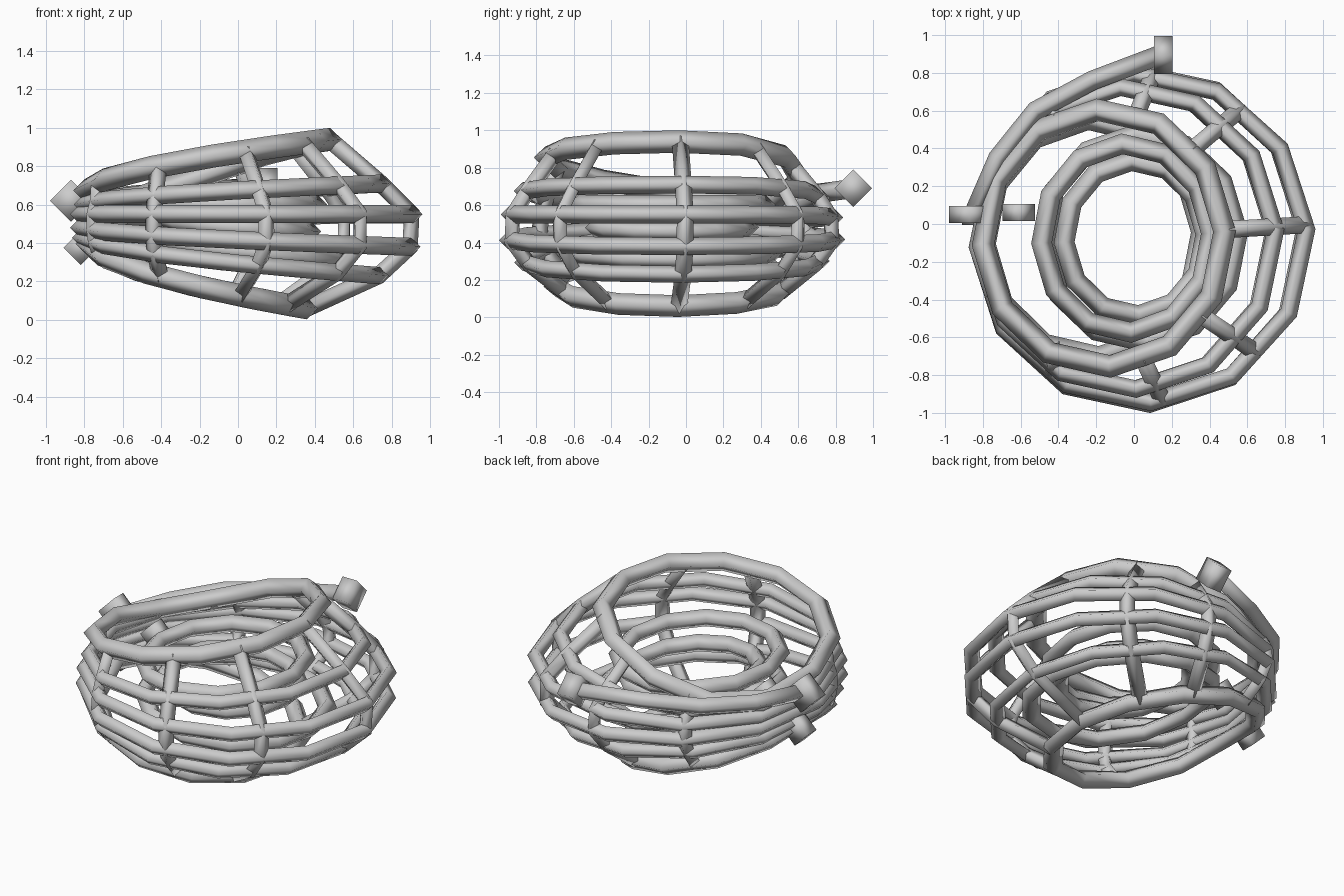
import bpy, bmesh, math
from mathutils import Vector

if "Cube" in bpy.data.objects:
    bpy.data.objects.remove(bpy.data.objects["Cube"])

grey = bpy.data.materials.new("plain grey")
grey.diffuse_color = (0.6, 0.6, 0.6, 1)
grey.use_nodes = True
grey.node_tree.nodes["Principled BSDF"].inputs["Base Color"].default_value = grey.diffuse_color
CY = -0.075   # the rings share this y centre
SEGS = 12


def tube(name, pts, radius, closed, across):
    """Four-sided smooth tube along pts; across(point, tangent) gives a side direction."""
    n, verts, faces = len(pts), [], []
    for i, p in enumerate(pts):
        a = pts[i - 1] if (closed or i) else p
        b = pts[(i + 1) % n] if (closed or i < n - 1) else p
        t = (b - a).normalized()
        u = across(p, t)
        u = (u - t * u.dot(t)).normalized()
        v = t.cross(u)
        verts += [p + u * radius, p + v * radius, p - u * radius, p - v * radius]
    for i in range(n if closed else n - 1):
        j = (i + 1) % n
        for k in range(4):
            m = (k + 1) % 4
            faces.append((i * 4 + k, j * 4 + k, j * 4 + m, i * 4 + m))
    if not closed:
        faces += [(3, 2, 1, 0), tuple((n - 1) * 4 + k for k in range(4))]
    me = bpy.data.meshes.new(name)
    me.from_pydata([tuple(c) for c in verts], [], faces)
    me.materials.append(grey)
    ob = bpy.data.objects.new(name, me)
    bpy.context.collection.objects.link(ob)
    bm = bmesh.new()
    bm.from_mesh(me)
    bmesh.ops.recalc_face_normals(bm, faces=bm.faces)
    for f in bm.faces:
        f.smooth = True
    bm.to_mesh(me)
    bm.free()
    return ob


def radial(p, t):
    return Vector((p.x, p.y - CY, 0))


def upward(p, t):
    return Vector((0, 0, 1))


def ring_points(r):
    """Ring that opens like a fan from left to right and may sag at the back left."""
    xr, zr, xl, zl, ry, rad, sag = r
    pts = []
    for i in range(SEGS):
        a = math.radians(3) + 2 * math.pi * i / SEGS
        c, s = math.cos(a), math.sin(a)
        f = max(0, (1 + c) / 2) ** 0.6
        drop = sag * max(0, s) * ((1 - c) / 2) ** 1.5
        pts.append(Vector(((xr + xl) / 2 + (xr - xl) / 2 * c, CY + ry * s,
                           zl + (zr - zl) * f - drop)))
    return pts


def crossing(pts, deg):
    """Where a ring passes the upright plane at this angle about the rib centre."""
    d = Vector((math.cos(math.radians(deg)), math.sin(math.radians(deg))))
    o = Vector((-0.25, CY))
    for i, q in enumerate(pts):
        p = pts[i - 1]
        a, b = p.xy - o, q.xy - o
        sa, sb = d.x * a.y - d.y * a.x, d.x * b.y - d.y * b.x
        if sa <= 0 < sb and (a + b).dot(d) > 0:
            return p.lerp(q, sa / (sa - sb))


# right x, right z, left x, left z, half depth, tube radius, back sag
outer = [(0.48, 0.94, -0.80, 0.67, 0.68, 0.06, 0.25),
         (0.75, 0.71, -0.81, 0.60, 0.80, 0.047, 0.08),
         (0.915, 0.55, -0.83, 0.55, 0.87, 0.047, 0.04),
         (0.905, 0.38, -0.83, 0.48, 0.88, 0.047, 0),
         (0.74, 0.23, -0.82, 0.43, 0.80, 0.045, 0),
         (0.36, 0.06, -0.79, 0.40, 0.63, 0.058, 0)]
inner = [(0.41, 0.60, -0.49, 0.60, 0.50, 0.055, 0),
         (0.38, 0.46, -0.37, 0.52, 0.41, 0.055, 0),
         (0.55, 0.31, -0.48, 0.44, 0.55, 0.055, 0)]
for label, group in (("outer_ring", outer), ("inner_ring", inner)):
    for r in group:
        tube(label, ring_points(r), r[5], True, radial)

# upright ribs crossing the outer rings
for deg in (3.5, 40, 68, 105, -34, -65, -105, -150):
    a = math.radians(deg)
    side = Vector((-math.sin(a), math.cos(a), 0))
    pts = [crossing(ring_points(r), deg) for r in outer]
    tube("rib", [p for p in pts if p], 0.045, False, lambda p, t, s=side: s)

# loose strand round the back left
strand = [Vector(p) for p in ((-0.85, 0.05, 0.62), (-0.72, 0.35, 0.63), (-0.52, 0.60, 0.65),
                              (-0.22, 0.76, 0.67), (0.15, 0.90, 0.69))]
tube("loose_strand", strand, 0.052, False, upward)

# square end caps
for c, d, rad in (((0.155, 0.895, 0.69), (0.05, 0, 0), 0.10),
                  ((-0.87, 0.05, 0.62), (0, 0.045, 0), 0.11),
                  ((-0.82, 0.04, 0.375), (0, 0.045, 0), 0.09),
                  ((-0.61, 0.06, 0.55), (0, 0.045, 0), 0.085)):
    c, d = Vector(c), Vector(d)
    tube("end_cap", [c - d, c + d], rad, False, upward)
